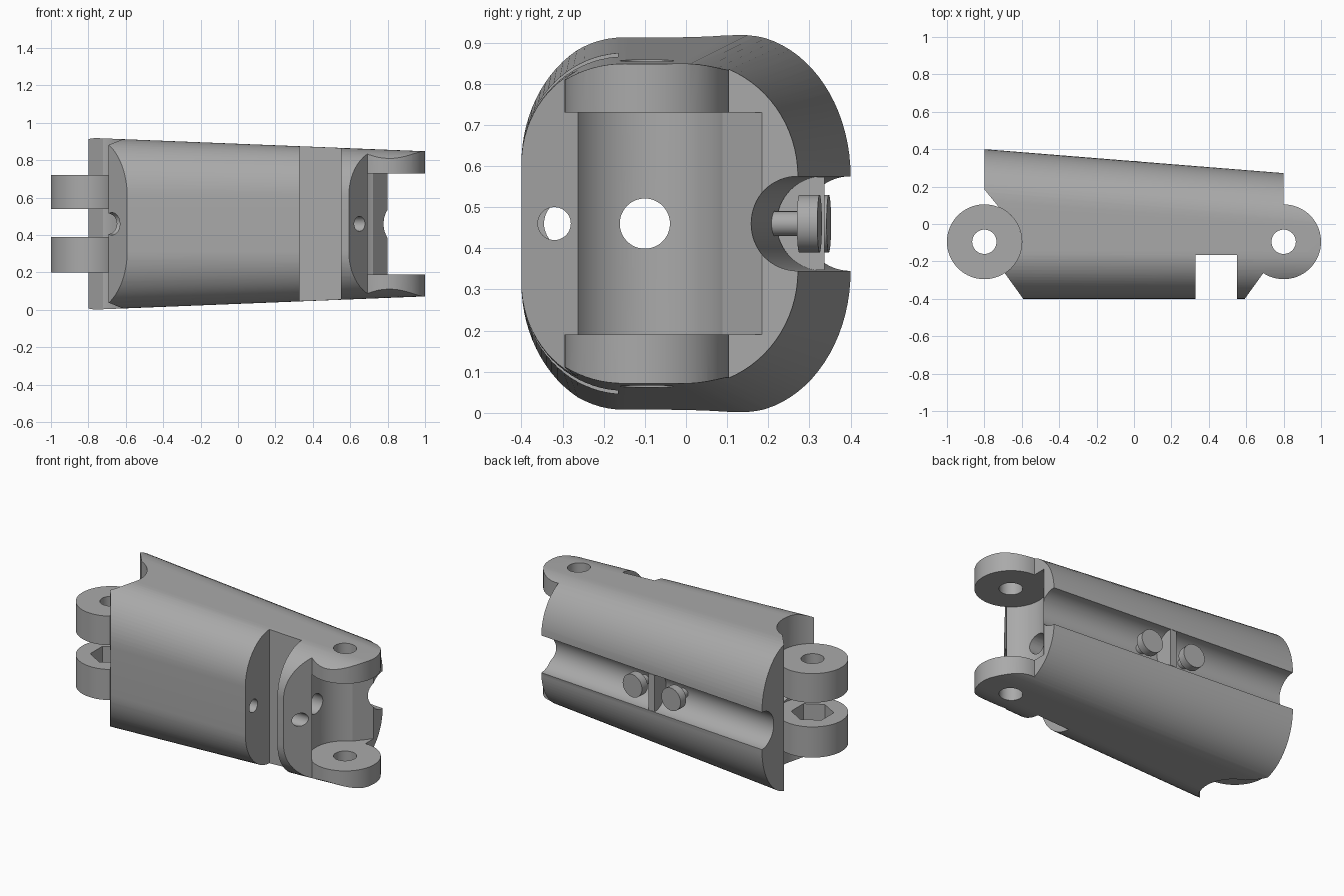
import bpy, bmesh
from math import sin, cos, pi, radians, atan2
from mathutils import Matrix, Vector

cube = bpy.data.objects.get("Cube")
if cube:
    bpy.data.objects.remove(cube)

grey = bpy.data.materials.new("plain grey")
grey.use_nodes = True
COLOUR = (0.4, 0.4, 0.4, 1)
grey.diffuse_color = COLOUR
grey.node_tree.nodes["Principled BSDF"].inputs["Base Color"].default_value = COLOUR

MID = 0.46        # height of the centre line
PIN_X, PIN_Y = 0.8, -0.095
KNUCKLE_R = 0.2
HOLE_R = 0.065
TAPER = 0.08      # slope of the back surface


def back_y(x):
    return 0.4 - TAPER * (x + 0.8)


def add_mesh(name, bm):
    bmesh.ops.recalc_face_normals(bm, faces=bm.faces)
    mesh = bpy.data.meshes.new(name)
    bm.to_mesh(mesh)
    bm.free()
    mesh.materials.append(grey)
    obj = bpy.data.objects.new(name, mesh)
    bpy.context.collection.objects.link(obj)
    return obj


def loft(name, rings):
    """Skin a list of equal-sized closed rings and cap both ends."""
    bm = bmesh.new()
    rows = [[bm.verts.new(p) for p in ring] for ring in rings]
    n = len(rows[0])
    for a, b in zip(rows, rows[1:]):
        for i in range(n):
            j = (i + 1) % n
            bm.faces.new((a[i], a[j], b[j], b[i]))
    bm.faces.new(rows[0])
    bm.faces.new(rows[-1])
    return add_mesh(name, bm)


def prism(name, outline, z0, z1):
    return loft(name, [[(x, y, z) for x, y in outline] for z in (z0, z1)])


def box(name, x0, x1, y0, y1, z0, z1):
    return prism(name, [(x0, y0), (x1, y0), (x1, y1), (x0, y1)], z0, z1)


def rod(name, start, end, radius, sides=48):
    start, end = Vector(start), Vector(end)
    axis = end - start
    turn = axis.to_track_quat('Z', 'Y').to_matrix().to_4x4()
    bm = bmesh.new()
    bmesh.ops.create_cone(bm, cap_ends=True, segments=sides, radius1=radius,
                          radius2=radius, depth=axis.length,
                          matrix=Matrix.Translation((start + end) / 2) @ turn)
    return add_mesh(name, bm)


def boolean(target, cutter, operation='DIFFERENCE'):
    cutter.hide_render = True
    mod = target.modifiers.new("cut", 'BOOLEAN')
    mod.operation, mod.solver, mod.object = operation, 'EXACT', cutter
    bpy.context.view_layer.objects.active = target
    bpy.ops.object.modifier_apply(modifier=mod.name)
    bpy.data.objects.remove(cutter)


def arc(cx, cy, r, a0, a1, steps=40):
    angles = [radians(a0 + (a1 - a0) * i / steps) for i in range(steps + 1)]
    return [(cx + r * cos(a), cy + r * sin(a)) for a in angles]


# Tapered rounded cross-section of the shell
def section(x):
    half = 0.46 - 0.04 * (x + 0.8)
    back = back_y(x)
    front_r, back_r = 0.25, 0.27
    rise = half - 0.115
    ring = []
    for cy, ry, a0 in ((back - back_r, back_r, 0), (-0.4 + front_r, front_r, 90),
                       (-0.4 + front_r, front_r, 180), (back - back_r, back_r, 270)):
        side = 1 if a0 < 180 else -1
        rz = rise if ry == back_r else rise - 0.03
        for c, s in arc(0, 0, 1, a0, a0 + 90, 20):
            ring.append((x, cy + ry * c, MID + side * (half - rz) + rz * s))
    return ring


body = loft("finger_body", [section(-0.9), section(1.1)])

# Clearance edge round the joint: front chamfer, scoop, rear bevel
joint_edge = ([(-0.585, -0.41)]
              + arc(-PIN_X, PIN_Y, KNUCKLE_R, -57, 67)
              + [(-0.8, 0.185)])

# Plan outline: scooped left end, rounded lugs on the right end
lug_edge = arc(PIN_X, PIN_Y, KNUCKLE_R, -123, 90)
outline = ([(-0.585, -0.41), (-0.585, -0.5), (0.585, -0.5), (0.585, -0.41)]
           + lug_edge + [(0.8, 0.6), (-0.8, 0.6)] + joint_edge[:0:-1])
boolean(body, prism("outline", outline, -0.5, 1.5), 'INTERSECT')

# Pocket between the right lugs
pocket = [(-x, y) for x, y in joint_edge] + [(1.3, 0.185), (1.3, -0.41)]
boolean(body, prism("pocket", pocket, 0.19, 0.73))

# Front slot, rear groove, pin hole and cord channels
boolean(body, box("slot", 0.33, 0.55, -0.6, -0.165, -0.5, 1.5))
boolean(body, rod("groove", (-1.2, back_y(-1.2), MID), (1.2, back_y(1.2), MID), 0.115, 64))
boolean(body, rod("pin_hole", (PIN_X, PIN_Y, -0.5), (PIN_X, PIN_Y, 1.5), HOLE_R))
boolean(body, rod("centre_channel", (-1.2, -0.1, MID), (1.2, -0.1, MID), 0.061))
boolean(body, rod("left_cord", (-1.2, -0.285, MID), (0.02, -0.285, MID), 0.06))
boolean(body, rod("right_cord", (0, -0.32, MID), (1.2, -0.32, MID), 0.04))
parts = [body]

# Left knuckles, the lower one with a nut recess
for name, z0, z1 in (("lower_knuckle", 0.2, 0.39), ("upper_knuckle", 0.54, 0.72)):
    knuckle = rod(name, (-PIN_X, PIN_Y, z0), (-PIN_X, PIN_Y, z1), KNUCKLE_R, 96)
    boolean(knuckle, rod("hole", (-PIN_X, PIN_Y, 0), (-PIN_X, PIN_Y, 1), HOLE_R))
    if z0 < 0.3:
        boolean(knuckle, rod("nut", (-PIN_X, PIN_Y, 0.29), (-PIN_X, PIN_Y, 0.5), 0.12, 6))
    parts.append(knuckle)

# Web across the groove
web = box("groove_web", -0.02, 0.02, 0.2, back_y(0), MID - 0.113, MID + 0.113)
boolean(web, rod("round", (-0.1, back_y(0), MID), (0.1, back_y(0), MID), 0.116, 64), 'INTERSECT')
parts.append(web)

# Two tie pegs standing square to the back surface
out = Vector((TAPER, 1, 0)).normalized()
for name, x in (("left_peg", 0.14), ("right_peg", -0.14)):
    top = Vector((x, back_y(x), MID))
    parts.append(rod(name + "_stem", top - 0.13 * out, top - 0.03 * out, 0.03))
    parts.append(rod(name + "_head", top - 0.05 * out, top, 0.07))

# Smooth curved surfaces, keep crisp edges
bpy.ops.object.select_all(action='DESELECT')
for part in parts:
    part.select_set(True)
bpy.context.view_layer.objects.active = body
bpy.ops.object.shade_smooth_by_angle(angle=radians(25))
